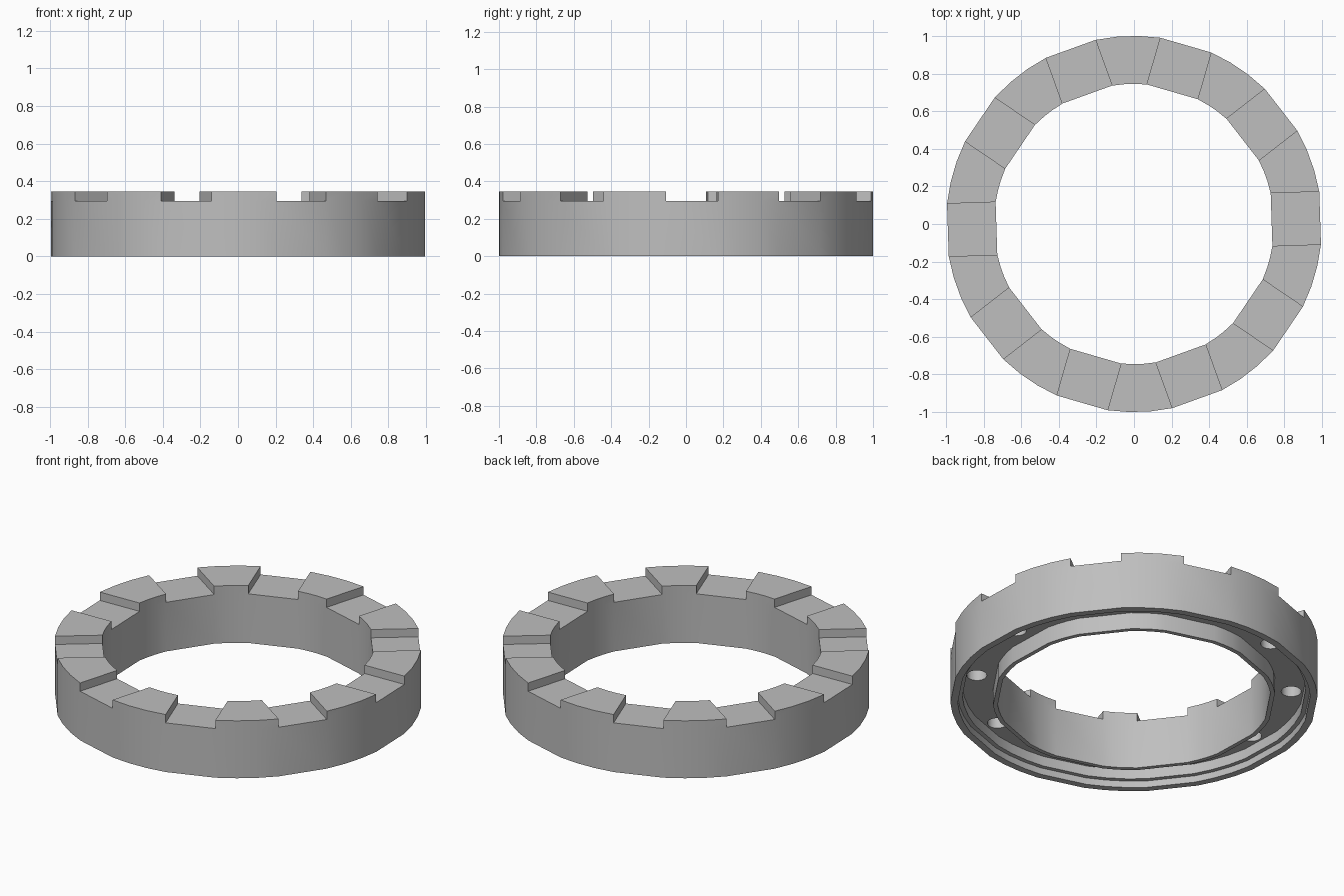
import bpy
import bmesh
from math import radians, cos, sin
from mathutils import Matrix, Vector

cube = bpy.data.objects.get("Cube")
if cube:
    bpy.data.objects.remove(cube, do_unlink=True)

TEETH = 10
STEP = 360 / TEETH
FIRST_GAP = 1.85      # direction of the first notch centre, degrees
FLOOR, TOP = 0.295, 0.345

grey = bpy.data.materials.new("light grey")
grey.use_nodes = True
colour = (0.52, 0.52, 0.52, 1)
grey.diffuse_color = colour
grey.node_tree.nodes["Principled BSDF"].inputs["Base Color"].default_value = colour

# Angles within one notch-and-tooth period; notch sides are parallel
OUTER = (-8.05, 8.05, 14.7, 21.3)
INNER = (-10.85, 10.85, 16.0, 20.0)

# Closed cross-section: radius, height, angle set
SECTION = [
    (0.745, 0.0, INNER), (0.745, FLOOR, INNER),      # bore
    (1.0, FLOOR, OUTER), (1.0, 0.0, OUTER),          # outer wall
    (0.96, 0.0, OUTER), (0.96, 0.04, OUTER),         # rim and step
    (0.935, 0.04, OUTER), (0.935, 0.1, OUTER),
    (0.77, 0.1, INNER), (0.77, 0.0, INNER),          # channel and inner lip
]


def polar(r, degrees, z):
    a = radians(degrees)
    return Vector((r * cos(a), r * sin(a), z))


def add_object(name, bm):
    bmesh.ops.recalc_face_normals(bm, faces=bm.faces)
    mesh = bpy.data.meshes.new(name)
    bm.to_mesh(mesh)
    bm.free()
    mesh.materials.append(grey)
    obj = bpy.data.objects.new(name, mesh)
    bpy.context.collection.objects.link(obj)
    return obj


# Ring body swept from the section
bm = bmesh.new()
stations = []
for k in range(TEETH):
    for i in range(len(OUTER)):
        stations.append([bm.verts.new(polar(r, FIRST_GAP + k * STEP + angles[i], z))
                         for r, z, angles in SECTION])
tooth_faces = []
n = len(SECTION)
for s, here in enumerate(stations):
    after = stations[(s + 1) % len(stations)]
    for j in range(n):
        m = (j + 1) % n
        face = bm.faces.new((here[j], here[m], after[m], after[j]))
        if j == 1 and s % len(OUTER):
            tooth_faces.append(face)
bmesh.ops.recalc_face_normals(bm, faces=bm.faces)

# Teeth raised from the top face
raised = bmesh.ops.extrude_face_region(bm, geom=tooth_faces)["geom"]
bmesh.ops.delete(bm, geom=tooth_faces, context="FACES_ONLY")
bmesh.ops.translate(bm, vec=(0, 0, TOP - FLOOR),
                    verts=[v for v in raised if isinstance(v, bmesh.types.BMVert)])
ring = add_object("notched_ring", bm)

# Blind holes in the channel floor, one under each notch
bm = bmesh.new()
for k in range(TEETH):
    bmesh.ops.create_cone(bm, cap_ends=True, segments=20, radius1=0.055, radius2=0.055, depth=0.16,
                          matrix=Matrix.Translation(polar(0.86, FIRST_GAP + k * STEP, 0.15)))
cutter = add_object("hole_cutter", bm)
cutter.hide_render = True

cut = ring.modifiers.new("holes", "BOOLEAN")
cut.operation = "DIFFERENCE"
cut.solver = "EXACT"
cut.object = cutter
bpy.context.view_layer.objects.active = ring
ring.select_set(True)
bpy.ops.object.modifier_apply(modifier=cut.name)
bpy.data.objects.remove(cutter, do_unlink=True)
bpy.ops.object.shade_smooth_by_angle(angle=radians(30))
